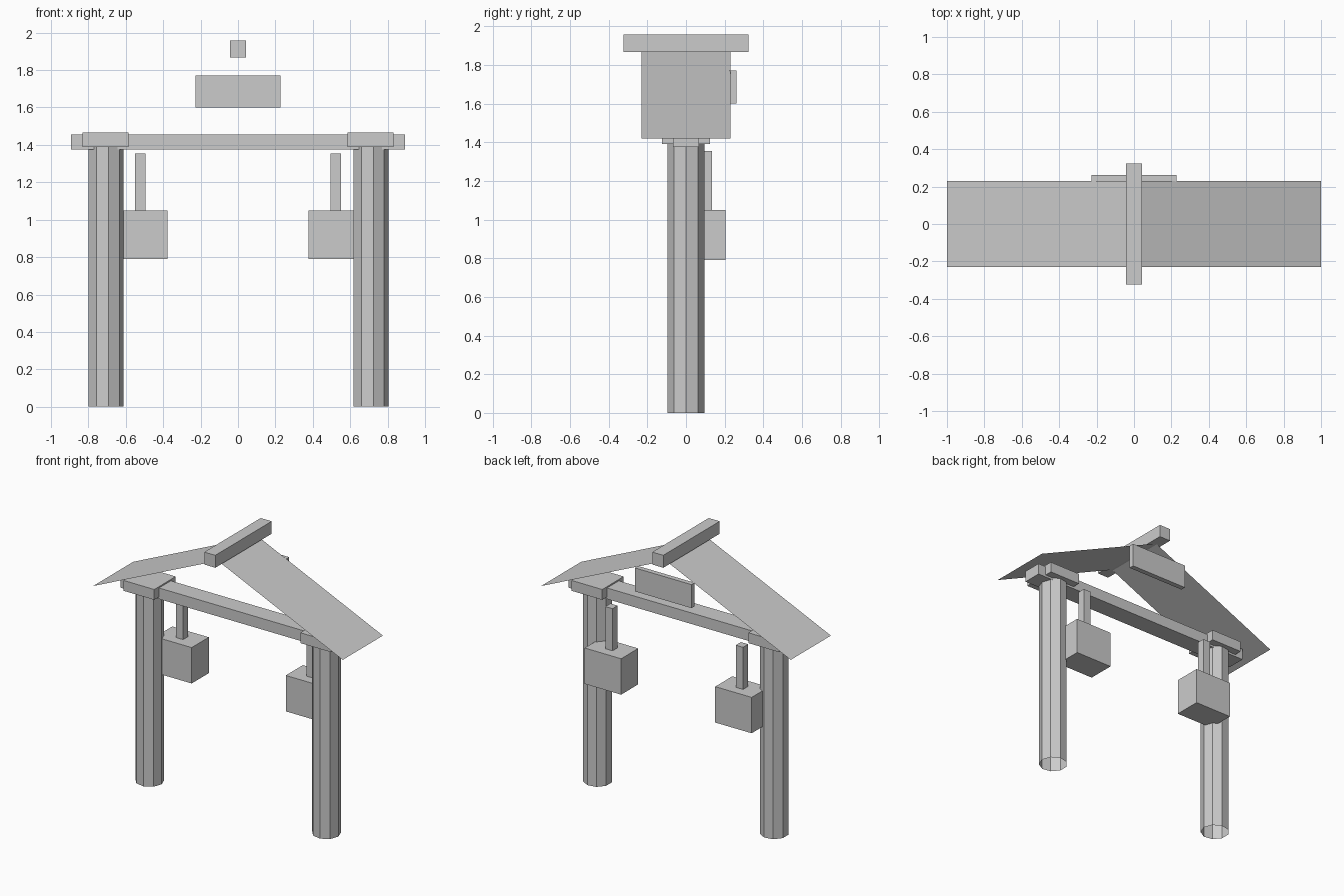
import bpy, bmesh, math

if "Cube" in bpy.data.objects:
    bpy.data.objects.remove(bpy.data.objects["Cube"])

grey = bpy.data.materials.new("plain grey")
grey.diffuse_color = (0.6, 0.6, 0.6, 1)
grey.use_nodes = True
grey.node_tree.nodes["Principled BSDF"].inputs["Base Color"].default_value = grey.diffuse_color


def finish(name, bm):
    mesh = bpy.data.meshes.new(name)
    bm.to_mesh(mesh)
    bm.free()
    mesh.materials.append(grey)
    obj = bpy.data.objects.new(name, mesh)
    bpy.context.collection.objects.link(obj)
    return obj


def box(name, x, y, z):
    """Box from (min, max) pairs on each axis."""
    bm = bmesh.new()
    bmesh.ops.create_cube(bm, size=1)
    for v in bm.verts:
        v.co = [(r[0] + r[1]) / 2 + c * (r[1] - r[0]) for r, c in zip((x, y, z), v.co)]
    return finish(name, bm)


def tube(name, cx, radius, height, sides):
    """Open-ended faceted tube with a corner pointing along +x."""
    bm = bmesh.new()
    rings = [[bm.verts.new((cx + radius * math.cos(math.tau * i / sides),
                            radius * math.sin(math.tau * i / sides), z))
              for i in range(sides)] for z in (0, height)]
    low, high = rings
    for i in range(sides):
        j = (i + 1) % sides
        bm.faces.new((low[i], low[j], high[j], high[i]))
    return finish(name, bm)


def around(c, half):
    return (c - half, c + half)


# Posts, brackets and hanging lanterns on both sides
for side, s in (("left", -1), ("right", 1)):
    tube(side + "_post", s * 0.708, 0.096, 1.39, 9)
    box(side + "_bracket", around(s * 0.708, 0.123), (-0.123, 0.123), (1.39, 1.465))
    box(side + "_lantern", around(s * 0.523, 0.146), (0.008, 0.204), (0.79, 1.05))
    box(side + "_lantern_hanger", around(s * 0.523, 0.029), (0.077, 0.135), (1.05, 1.355))

# Cross beam, ridge beam and sign board
box("cross_beam", (-0.893, 0.893), (-0.068, 0.068), (1.375, 1.455))
box("ridge_beam", (-0.044, 0.044), (-0.323, 0.323), (1.867, 1.957))
box("sign_board", (-0.227, 0.227), (0.225, 0.261), (1.60, 1.77))

# Thin folded roof sheet
bm = bmesh.new()
rows = [[bm.verts.new((x, y, z)) for y in (-0.23, 0.23)]
        for x, z in ((-1, 1.42), (0, 1.87), (1, 1.42))]
for a, b in zip(rows, rows[1:]):
    bm.faces.new((a[0], b[0], b[1], a[1]))
finish("roof", bm)
